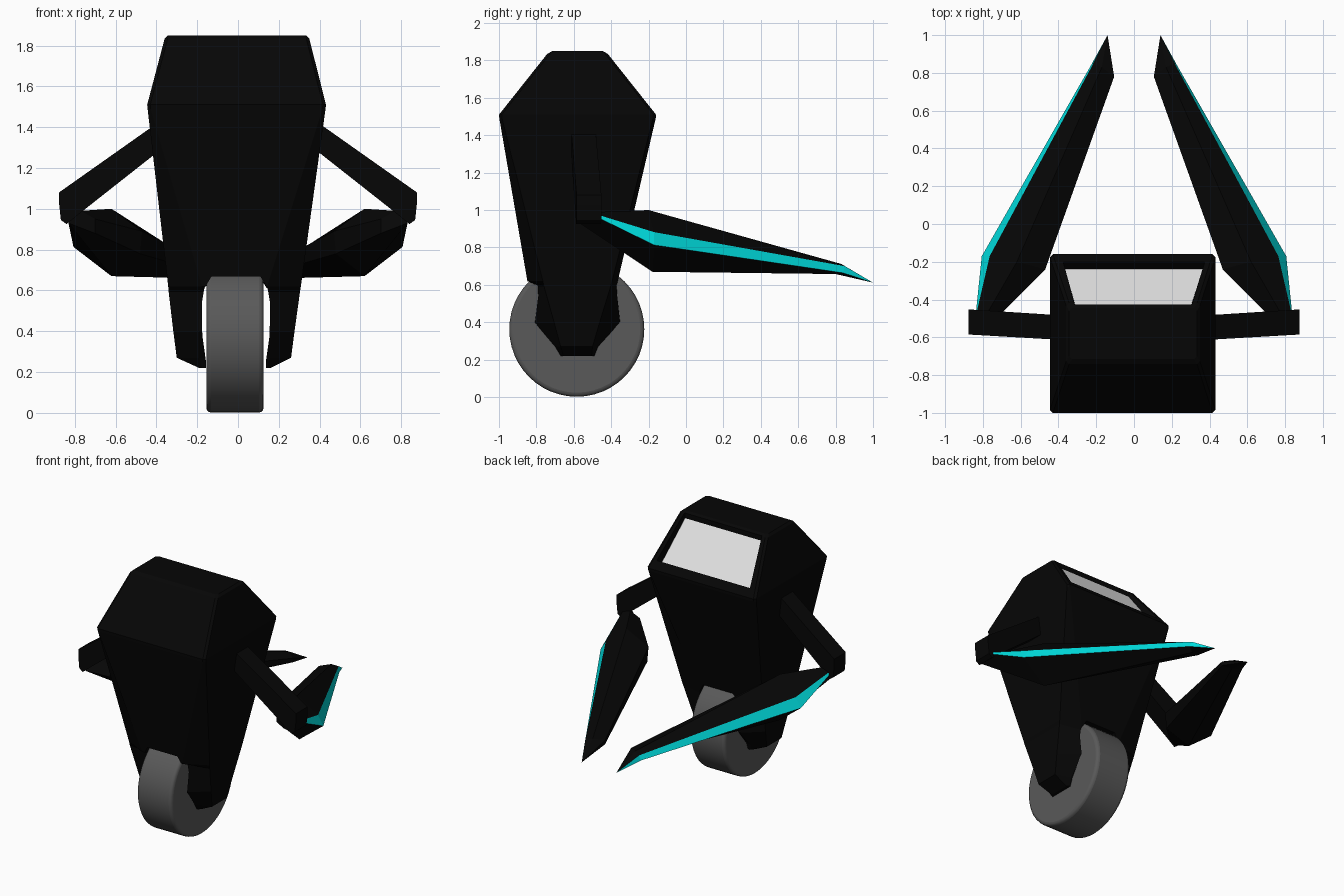
import bpy, bmesh, math
from mathutils import Vector

if "Cube" in bpy.data.objects:
    bpy.data.objects.remove(bpy.data.objects["Cube"])


def material(name, rgb):
    m = bpy.data.materials.new(name)
    m.diffuse_color = (*rgb, 1)
    m.use_nodes = True
    m.node_tree.nodes["Principled BSDF"].inputs["Base Color"].default_value = m.diffuse_color
    return m


BLACK = material("black", (0.0018, 0.0018, 0.0018))
GREY = material("tyre_grey", (0.10, 0.10, 0.10))
TEAL = material("teal", (0.0, 0.74, 0.75))
WHITE = material("window_white", (0.80, 0.80, 0.80))


def make_object(name, bm, *mats):
    bmesh.ops.recalc_face_normals(bm, faces=bm.faces[:])
    mesh = bpy.data.meshes.new(name)
    bm.to_mesh(mesh)
    bm.free()
    for m in mats:
        mesh.materials.append(m)
    ob = bpy.data.objects.new(name, mesh)
    bpy.context.collection.objects.link(ob)
    return ob


def loft(rings, tip=None):
    """Join equal rings of points; close with caps or a tip. Also return the first face of each band."""
    bm = bmesh.new()
    loops = [[bm.verts.new(p) for p in r] for r in rings]
    n = len(loops[0])
    first = []
    for a, b in zip(loops, loops[1:]):
        for i in range(n):
            j = (i + 1) % n
            f = bm.faces.new((a[i], a[j], b[j], b[i]))
            if i == 0:
                first.append(f)
    bm.faces.new(loops[0])
    if tip:
        t = bm.verts.new(tip)
        for i in range(n):
            f = bm.faces.new((loops[-1][i], loops[-1][(i + 1) % n], t))
            if i == 0:
                first.append(f)
    else:
        bm.faces.new(loops[-1])
    return bm, first


def chamfered_ring(z, cx, hx, y0, y1, c=0.015, front=0.015, back=0.015):
    """Rectangle at height z with corners cut by c in x and by front / back in y."""
    x0, x1 = cx - hx, cx + hx
    return [(x0 + c, y0, z), (x1 - c, y0, z), (x1, y0 + front, z), (x1, y1 - back, z),
            (x1 - c, y1, z), (x0 + c, y1, z), (x0, y1 - back, z), (x0, y0 + front, z)]


def cut(target, name, bm):
    cutter = make_object(name, bm, BLACK)
    cutter.hide_render = True
    cutter.hide_viewport = True
    cutter.display_type = 'WIRE'
    mod = target.modifiers.new(name, 'BOOLEAN')
    mod.operation = 'DIFFERENCE'
    mod.solver = 'EXACT'
    mod.object = cutter


# Body: tapered shell whose corners narrow down into the wheel fork
body_bm, _ = loft([chamfered_ring(*r) for r in (
    (1.85, -0.005, 0.338, -0.715, -0.445),
    (1.835, -0.005, 0.354, -0.742, -0.418),
    (1.51, -0.007, 0.438, -1.0, -0.16),
    (1.49, -0.007, 0.436, -0.998, -0.162),
    (0.62, -0.017, 0.325, -0.848, -0.365, 0.165, 0.083, 0.03),
    (0.595, -0.018, 0.322, -0.79, -0.372, 0.155, 0.03, 0.03),
    (0.40, -0.020, 0.297, -0.81, -0.352, 0.125, 0.105, 0.11),
    (0.27, -0.020, 0.280, -0.70, -0.47, 0.11, 0.03, 0.03),
    (0.22, -0.015, 0.175, -0.67, -0.49))])
body = make_object("body", body_bm, BLACK)

# Wheel arch cut through the body from front to back
half = [(0.145, 0.15), (0.148, 0.26), (0.165, 0.38), (0.167, 0.54), (0.155, 0.61), (0.12, 0.668)]
arch = [(x - 0.01, z) for x, z in half] + [(-x - 0.01, z) for x, z in reversed(half)]
arch_bm, _ = loft([[(x, y, z) for x, z in arch] for y in (-1.3, 0.2)])
cut(body, "arch_cutter", arch_bm)


# Window: white pane at the bottom of a recess in the rear slope
def on_slope(x, y, drop=0.0):
    return Vector((x, y, 1.51 + (-0.16 - y) * 0.325 / 0.258 - drop))


rim = [on_slope(*p) for p in ((-0.375, -0.20), (0.375, -0.20), (0.307, -0.425), (-0.315, -0.425))]
pane = [on_slope(*p) for p in ((-0.365, -0.237, 0.082), (0.365, -0.237, 0.082),
                               (0.305, -0.425, 0.045), (-0.313, -0.425, 0.045))]
recess_bm, _ = loft([pane, [r + (r - p) * 0.4 for r, p in zip(rim, pane)]])
cut(body, "window_cutter", recess_bm)
pane_bm, _ = loft([[p + Vector((0, 0, d)) for p in pane] for d in (-0.003, 0.003)])
make_object("window", pane_bm, WHITE)

# Wheel: thick rounded disc
bpy.ops.mesh.primitive_cylinder_add(vertices=48, radius=0.361, depth=0.28,
                                    location=(-0.015, -0.584, 0.363),
                                    rotation=(0, math.pi / 2, 0))
wheel = bpy.context.object
wheel.name = "wheel"
wheel.data.materials.append(GREY)
bev = wheel.modifiers.new("rounded_rim", 'BEVEL')
bev.width = 0.022
bev.segments = 3
bev.limit_method = 'ANGLE'
bpy.ops.object.shade_smooth_by_angle(angle=math.radians(35))

# Arms: bent upper beam and a pointed blade with a teal outer edge
beam = [(0.36, 1.445), (0.877, 1.08), (0.877, 1.03), (0.868, 0.945), (0.84, 0.925),
        (0.76, 0.99), (0.36, 1.305)]
blade = [
    [(0.83, -0.455, 0.97), (0.836, -0.460, 0.955), (0.83, -0.57, 0.93),
     (0.70, -0.47, 0.88), (0.70, -0.47, 0.95), (0.77, -0.46, 0.99)],
    [(0.764, -0.17, 0.882), (0.806, -0.17, 0.813), (0.62, -0.18, 0.67),
     (0.48, -0.24, 0.78), (0.47, -0.24, 0.89), (0.62, -0.20, 1.0)],
    [(0.215, 0.85, 0.70), (0.228, 0.84, 0.664), (0.17, 0.80, 0.658),
     (0.105, 0.78, 0.67), (0.105, 0.78, 0.70), (0.17, 0.83, 0.712)]]

for side, s in (("left", -1), ("right", 1)):
    rings = []
    for inner, outer in ((-0.615, -0.585), (-0.485, -0.452)):
        # the beam sweeps slightly backwards towards the elbow
        rings.append([(s * x, inner + (outer - inner) * (x - 0.36) / 0.517, z) for x, z in beam])
    bm, _ = loft(rings)
    make_object(side + "_upper_arm", bm, BLACK)

    bm, edge = loft([[(s * x, y, z) for x, y, z in r] for r in blade], (s * 0.14, 1.0, 0.612))
    for f in edge:
        f.material_index = 1
    make_object(side + "_blade_arm", bm, BLACK, TEAL)
